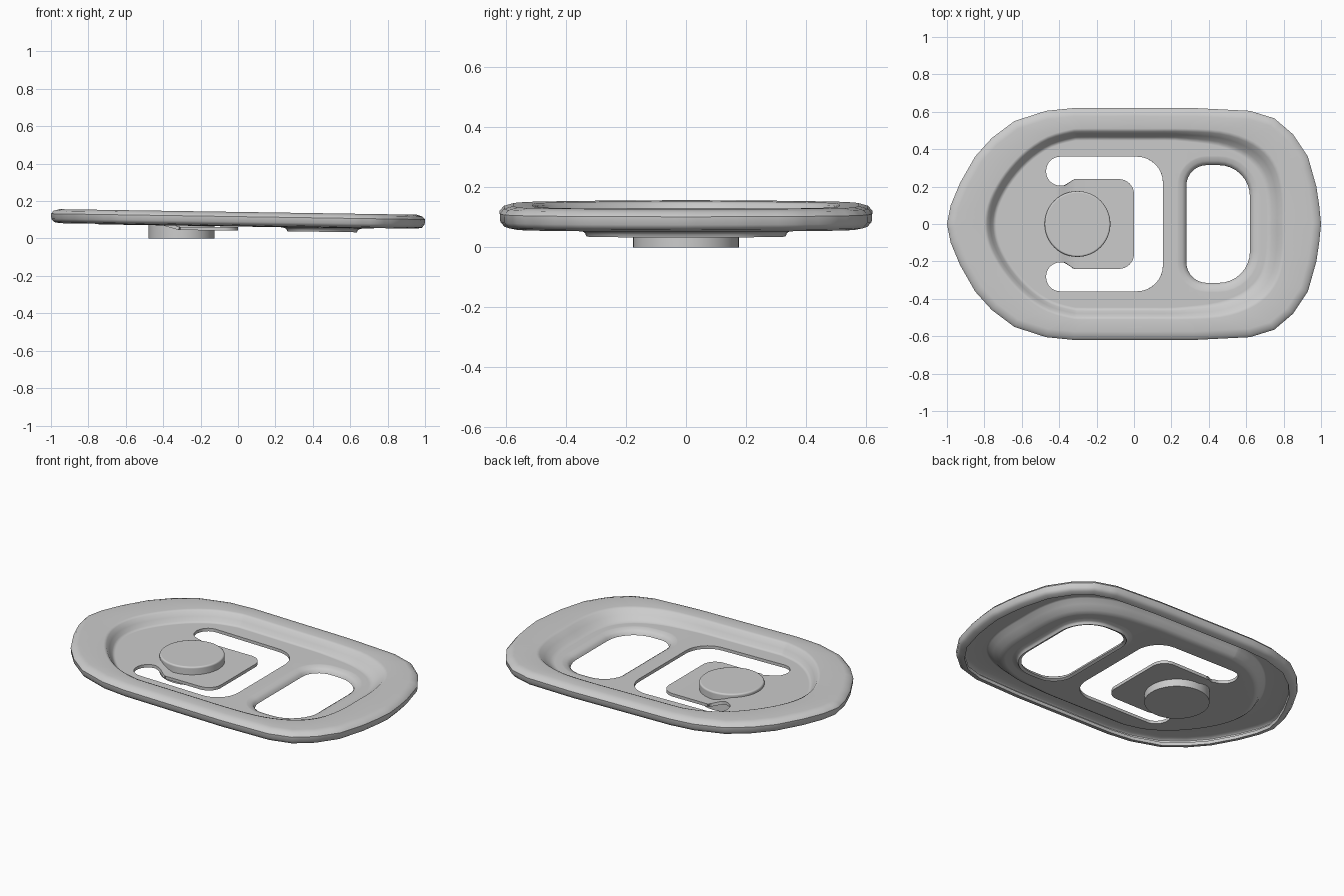
import bpy, bmesh, math
from mathutils import Vector

cube = bpy.data.objects.get("Cube")
if cube:
    bpy.data.objects.remove(cube, do_unlink=True)

metal = bpy.data.materials.new("light_grey_metal")
metal.use_nodes = True
GREY = (0.6, 0.6, 0.6, 1)
metal.diffuse_color = GREY
metal.node_tree.nodes["Principled BSDF"].inputs["Base Color"].default_value = GREY

THICK = 0.018
PANEL = -0.06


def top(x):
    """Height of the gently tilted rim top."""
    return 0.142 - 0.0155 * x


def mirrored(half):
    pts = half + [(x, -y) for x, y in half[-2:0:-1]]
    return [Vector(p) for p in pts]


def sample(pts, smooth, n=3):
    """Subdivide a closed loop, straight or as a smooth spline."""
    out, m = [], len(pts)
    for i in range(m):
        a, b, c, d = (pts[(i + k) % m] for k in (-1, 0, 1, 2))
        for j in range(n):
            t = j / n
            if smooth:
                out.append(0.5 * (2 * b + (c - a) * t + (2 * a - 5 * b + 4 * c - d) * t * t
                                  + (3 * b - a - 3 * c + d) * t ** 3))
            else:
                out.append(b.lerp(c, t))
    return out


def inset(loop, dist, extra=0.0):
    """Move a clockwise loop inward; extra widens it toward the +x end."""
    out = []
    for i, p in enumerate(loop):
        t = (loop[(i + 1) % len(loop)] - loop[i - 1]).normalized()
        w = min(1, max(0, (p.x - 0.2) / 0.5))
        out.append(p + Vector((t.y, -t.x)) * (dist + extra * w))
    return out


def rounded(corners, n=8):
    """Closed polygon of (x, y, radius) corners with rounded arcs."""
    out, m = [], len(corners)
    for i in range(m):
        p, r = Vector(corners[i][:2]), corners[i][2]
        u = (Vector(corners[i - 1][:2]) - p).normalized()
        v = (Vector(corners[(i + 1) % m][:2]) - p).normalized()
        half = u.angle(v) / 2
        centre = p + (u + v).normalized() * r / math.sin(half)
        a = p + u * r / math.tan(half) - centre
        b = p + v * r / math.tan(half) - centre
        ang = a.angle_signed(b)
        for j in range(n + 1):
            s = -ang * j / n
            out.append(centre + Vector((a.x * math.cos(s) - a.y * math.sin(s),
                                        a.x * math.sin(s) + a.y * math.cos(s))))
    return out


def add_ring(bm, loop, dz):
    return [bm.verts.new((p.x, p.y, top(p.x) + dz)) for p in loop]


def bridge(bm, a, b):
    for i in range(len(a)):
        j = (i + 1) % len(a)
        bm.faces.new((a[i], a[j], b[j], b[i]))


def loop_edges(bm, ring):
    pairs = [(ring[i - 1], ring[i]) for i in range(len(ring))]
    return [bm.edges.get(p) or bm.edges.new(p) for p in pairs]


def finish(obj, angle):
    bpy.ops.object.select_all(action='DESELECT')
    obj.select_set(True)
    bpy.context.view_layer.objects.active = obj
    for m in list(obj.modifiers):
        bpy.ops.object.modifier_apply(modifier=m.name)
    bpy.ops.object.shade_smooth_by_angle(angle=math.radians(angle))
    obj.modifiers.new("even_shading", 'WEIGHTED_NORMAL').keep_sharp = True


def make_object(name, bm):
    me = bpy.data.meshes.new(name)
    bm.to_mesh(me)
    bm.free()
    me.materials.append(metal)
    obj = bpy.data.objects.new(name, me)
    bpy.context.collection.objects.link(obj)
    return obj


# Outlines of the outer edge and of the recess
outer = sample(mirrored([(-1, 0), (-.98, .1), (-.93, .22), (-.85, .36), (-.76, .46), (-.64, .55),
                         (-.47, .605), (-.32, .62), (-.1, .62), (.1, .62), (.32, .62), (.62, .605),
                         (.75, .565), (.85, .48), (.93, .36), (.975, .2), (.99, .1), (1, 0)]), False)
recess = sample(mirrored([(-.79, 0), (-.775, .1), (-.73, .2), (-.66, .3), (-.57, .39), (-.46, .46),
                          (-.34, .495), (-.28, .5), (-.1, .5), (.1, .5), (.28, .5), (.46, .49),
                          (.6, .45), (.7, .385), (.76, .3), (.79, .2), (.8, .1), (.8, 0)]), True)

# Rolled rim and recess wall
bm = bmesh.new()
rings = [add_ring(bm, inset(outer, d), z) for d, z in
         ((.045, -.075), (.016, -.069), (.002, -.052), (0, -.025), (.014, -.009), (.045, 0))]
rings += [add_ring(bm, inset(recess, d, e), z) for d, e, z in
          ((-.01, 0, -.001), (.006, .004, -.008), (.022, .014, -.032),
           (.036, .028, -.053), (.046, .036, PANEL), (.054, .038, PANEL))]
for a, b in zip(rings, rings[1:]):
    bridge(bm, a, b)

# Finger hole with a lip bent downward
lip = []
for d, z in ((.05, PANEL), (.042, PANEL - .001), (.022, PANEL - .006),
             (.007, PANEL - .016), (0, PANEL - .032)):
    x0, x1, h = .28 - d, .62 + d, .315 + d
    hole = rounded([(x0, h, .11 + d), (x1, h, .168 + d), (x1, -h, .168 + d), (x0, -h, .11 + d)])
    lip.append(add_ring(bm, hole, z))
for a, b in zip(lip, lip[1:]):
    bridge(bm, a, b)

# Hooked slot that leaves the tongue free on three sides
slot = add_ring(bm, rounded([
    (-.47, .205, .076), (-.47, .36, .076), (.155, .36, .14), (.155, -.36, .14),
    (-.47, -.36, .076), (-.47, -.205, .076), (-.37, -.205, .04), (-.32, -.24, .04),
    (0, -.24, .08), (0, .24, .08), (-.32, .24, .04), (-.37, .205, .04)]), PANEL)

# Recessed panel
edges = loop_edges(bm, rings[-1]) + loop_edges(bm, lip[0]) + loop_edges(bm, slot)
bmesh.ops.triangle_fill(bm, use_beauty=True, use_dissolve=False, edges=edges, normal=(0, 0, 1))

# Tongue bent down to a level seat
for v in slot:
    if v.co.x < .01 and abs(v.co.y) < .245:
        t = min(1, max(0, (v.co.x + .40) / .09))
        v.co.z += (.062 - v.co.z) * t

bmesh.ops.recalc_face_normals(bm, faces=bm.faces)
bm.faces.ensure_lookup_table()
if sum(f.normal.z * f.calc_area() for f in bm.faces) < 0:
    bmesh.ops.reverse_faces(bm, faces=bm.faces)
tab = make_object("pull_tab_plate", bm)
solid = tab.modifiers.new("sheet_thickness", 'SOLIDIFY')
solid.thickness = THICK
solid.offset = -1
finish(tab, 40)

# Rivet through the tongue
bm = bmesh.new()
bmesh.ops.create_cone(bm, cap_ends=True, segments=48, radius1=.176, radius2=.176, depth=.108)
bmesh.ops.translate(bm, verts=bm.verts, vec=(-.302, 0, .054))
rim = [e for e in bm.edges if all(v.co.z > .1 for v in e.verts)]
bmesh.ops.bevel(bm, geom=rim, offset=.01, segments=3, profile=.5, affect='EDGES')
finish(make_object("rivet", bm), 40)
